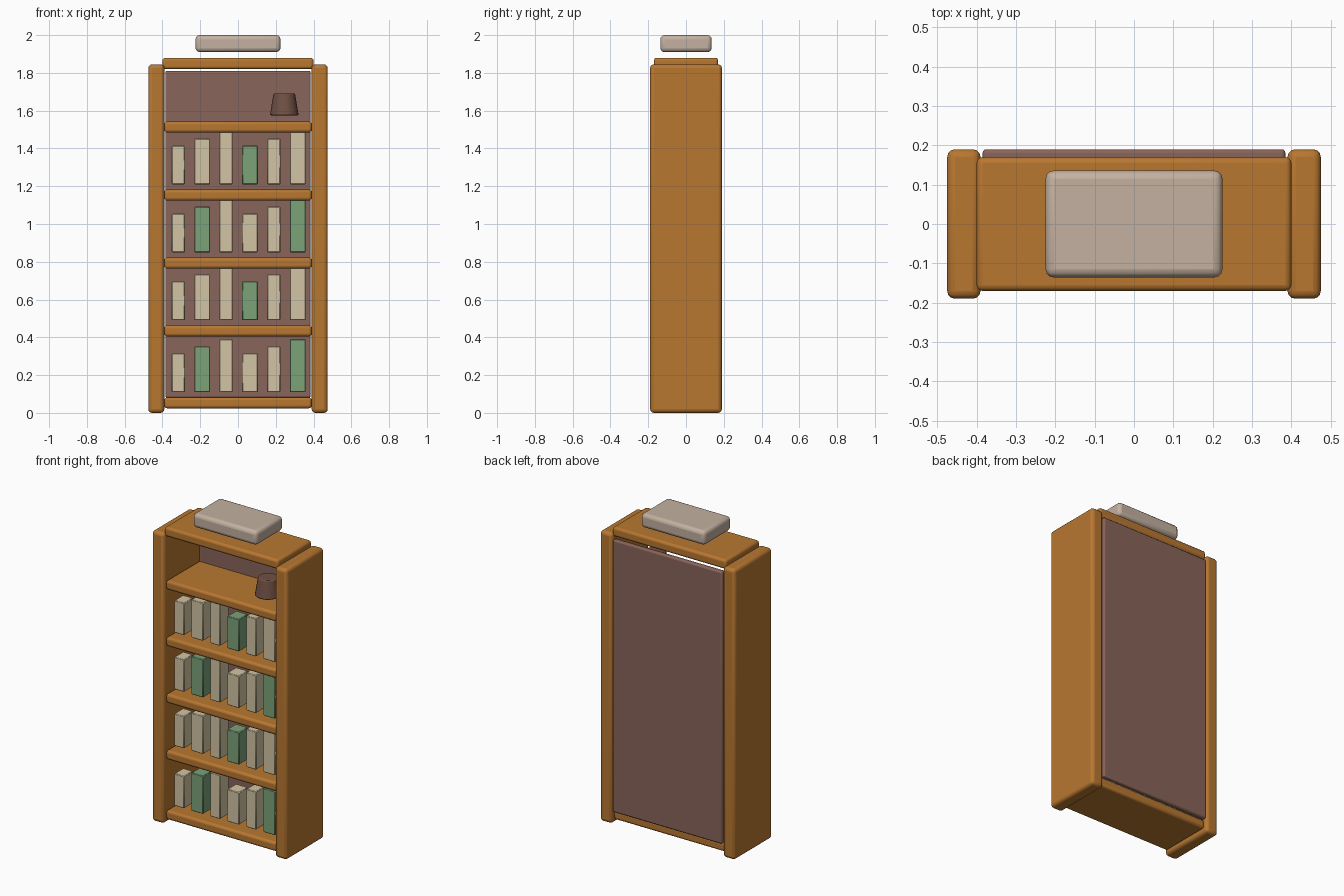
import bpy, math

if "Cube" in bpy.data.objects:
    bpy.data.objects.remove(bpy.data.objects["Cube"])


def material(name, rgb):
    m = bpy.data.materials.new(name)
    m.diffuse_color = (*rgb, 1)
    m.use_nodes = True
    m.node_tree.nodes["Principled BSDF"].inputs["Base Color"].default_value = m.diffuse_color
    return m


WOOD = material("warm_wood", (0.48, 0.185, 0.03))
BACK = material("brown_backing", (0.25, 0.128, 0.10))
POT = material("dark_clay", (0.165, 0.082, 0.06))
CREAM = material("cream_cover", (0.65, 0.56, 0.37))
GREEN = material("green_cover", (0.20, 0.36, 0.19))
BOX = material("pale_taupe", (0.55, 0.44, 0.355))


def finish(o, name, mat, bevel, segments=3):
    """Name, colour, round the edges and smooth."""
    o.name = name
    o.data.materials.append(mat)
    mod = o.modifiers.new("rounded_edges", 'BEVEL')
    mod.width = bevel
    mod.segments = segments
    mod.limit_method = 'ANGLE'
    mod.angle_limit = math.radians(40)
    bpy.ops.object.shade_smooth_by_angle(angle=math.radians(35))
    return o


def box(name, center, size, mat, bevel=0.015, segments=3):
    bpy.ops.mesh.primitive_cube_add(size=1, location=center)
    o = bpy.context.object
    o.scale = size
    bpy.ops.object.transform_apply(location=False, rotation=False, scale=True)
    return finish(o, name, mat, bevel, segments)


# Upright sides, top board and back panel
for side, s in (("left", -1), ("right", 1)):
    box(f"{side}_side_panel", (s * 0.4325, 0, 0.9225), (0.085, 0.38, 1.845), WOOD, 0.02)
box("top_board", (0, 0, 1.85), (0.80, 0.34, 0.06), WOOD)
box("back_panel", (0, 0.174, 0.945), (0.77, 0.032, 1.73), BACK, 0.01)

# Shelves, bottom to top
SHELF_Z = (0.053, 0.434, 0.793, 1.153, 1.513)
for i, z in enumerate(SHELF_Z):
    box(f"shelf_{i + 1}", (0, 0, z), (0.78, 0.34, 0.058), WOOD)

# Books: six per shelf on the four lower shelves
for row, z in enumerate(SHELF_Z[:4]):
    for col in range(6):
        h = (0.205, 0.242, 0.28)[col % 3]
        w = (0.07, 0.084)[col % 2]
        mat = GREEN if (row * 2 + col) % 4 == 1 else CREAM
        box(f"book_{row + 1}_{col + 1}", (-0.316 + 0.1264 * col, -0.095, z + 0.057 + h / 2),
            (w, 0.09, h), mat, 0.004, 1)

# Upturned pot on the highest shelf
bpy.ops.mesh.primitive_cone_add(vertices=16, radius1=0.076, radius2=0.057, depth=0.115,
                                location=(0.245, -0.05, 1.633))
finish(bpy.context.object, "pot", POT, 0.006, 2)

# Storage box above the top board
box("storage_box", (0, 0, 1.955), (0.45, 0.272, 0.09), BOX, 0.022)
